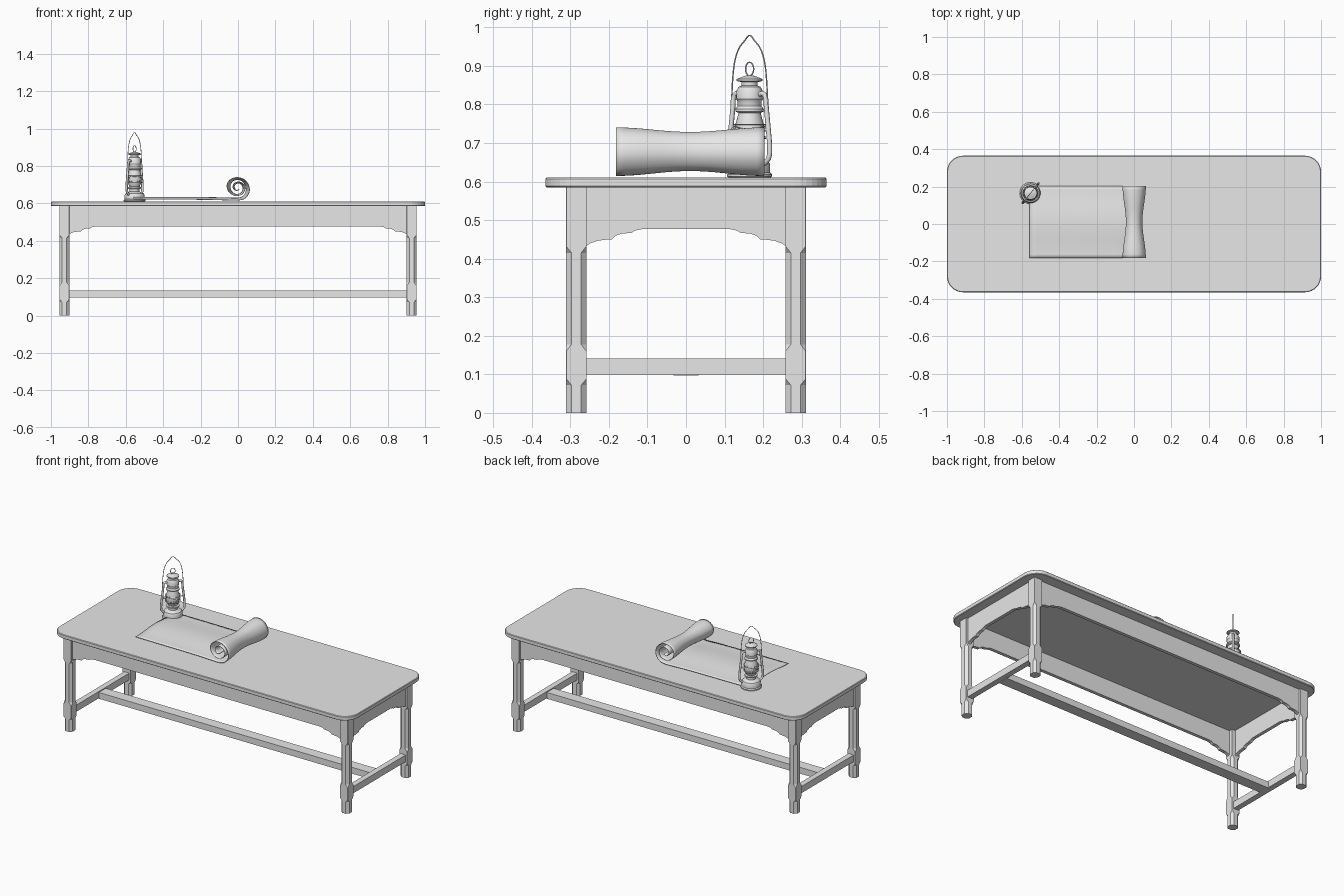
import bpy, bmesh, math
from mathutils import Vector, Matrix

if "Cube" in bpy.data.objects:
    bpy.data.objects.remove(bpy.data.objects["Cube"])

grey = bpy.data.materials.new("plain_grey")
grey.diffuse_color = (0.8, 0.8, 0.8, 1)
grey.use_nodes = True
grey.node_tree.nodes["Principled BSDF"].inputs["Base Color"].default_value = grey.diffuse_color


def mesh(name, verts, faces, smooth=None):
    me = bpy.data.meshes.new(name)
    me.from_pydata([tuple(v) for v in verts], [], faces)
    bm = bmesh.new()
    bm.from_mesh(me)
    bmesh.ops.recalc_face_normals(bm, faces=bm.faces)
    bm.to_mesh(me)
    bm.free()
    return finish(name, me, smooth)


def finish(name, me, smooth=None):
    ob = bpy.data.objects.new(name, me)
    bpy.context.collection.objects.link(ob)
    me.materials.append(grey)
    if smooth:
        select(ob)
        bpy.ops.object.shade_smooth_by_angle(angle=math.radians(smooth))
    return ob


def select(ob):
    bpy.ops.object.select_all(action='DESELECT')
    ob.select_set(True)
    bpy.context.view_layer.objects.active = ob


def box(name, x0, x1, y0, y1, z0, z1):
    v = [(x, y, z) for x in (x0, x1) for y in (y0, y1) for z in (z0, z1)]
    f = [(0, 1, 3, 2), (4, 6, 7, 5), (0, 4, 5, 1), (2, 3, 7, 6), (0, 2, 6, 4), (1, 5, 7, 3)]
    return mesh(name, v, f)


def loft(name, rings, smooth=None):
    """Skin equal-sized closed rings and cap both ends."""
    n = len(rings[0])
    v = [p for r in rings for p in r]
    f = [(i * n + j, i * n + (j + 1) % n, (i + 1) * n + (j + 1) % n, (i + 1) * n + j)
         for i in range(len(rings) - 1) for j in range(n)]
    f += [tuple(range(n))[::-1], tuple(range(len(v) - n, len(v)))]
    return mesh(name, v, f, smooth)


def lathe(name, profile, cx, cy, n=28):
    rings = [[(cx + r * math.cos(2 * math.pi * j / n), cy + r * math.sin(2 * math.pi * j / n), z)
              for j in range(n)] for r, z in profile]
    return loft(name, rings, 35)


def spline(pts, steps):
    """Catmull-Rom curve through the points."""
    p = [Vector(q) for q in pts]
    p = [2 * p[0] - p[1]] + p + [2 * p[-1] - p[-2]]
    out = []
    for i in range(1, len(p) - 2):
        a, b, c, d = p[i - 1:i + 3]
        for s in range(steps):
            t = s / steps
            out.append(0.5 * (2 * b + (c - a) * t + (2 * a - 5 * b + 4 * c - d) * t * t
                              + (3 * b - a - 3 * c + d) * t ** 3))
    return out + [p[-2]]


def tube(name, pts, radius, closed=False, res=2):
    cu = bpy.data.curves.new(name, 'CURVE')
    cu.dimensions = '3D'
    cu.bevel_depth = radius
    cu.bevel_resolution = res
    cu.use_fill_caps = True
    sp = cu.splines.new('POLY')
    sp.points.add(len(pts) - 1)
    for q, p in zip(sp.points, pts):
        q.co = (*p, 1)
    sp.use_cyclic_u = closed
    ob = bpy.data.objects.new(name, cu)
    bpy.context.collection.objects.link(ob)
    select(ob)
    bpy.ops.object.convert(target='MESH')
    ob = bpy.context.object
    ob.data.materials.clear()
    ob.data.materials.append(grey)
    bpy.ops.object.shade_smooth_by_angle(angle=math.radians(50))
    return ob


# Table top: slab with rounded corners
rim = []
for sx, sy, a0 in ((1, 1, 0), (-1, 1, 90), (-1, -1, 180), (1, -1, 270)):
    for k in range(9):
        a = math.radians(a0 + k * 90 / 8)
        rim.append((sx * 0.915 + 0.085 * math.cos(a), sy * 0.28 + 0.085 * math.sin(a)))
loft("table_top", [[(x * s, y * t, z) for x, y in rim] for s, t, z in
                   ((.997, .992, .585), (1, 1, .588), (1, 1, .607), (.997, .992, .61))])

# Legs: square posts with stopped chamfers
H = 0.0265
C = 0.014
E = 0.0006
for sx in (-1, 1):
    for sy in (-1, 1):
        rings = []
        for z, c in ((0, C), (.072, C), (.088, E), (.16, E), (.178, C), (.415, C), (.432, E), (.586, E)):
            k = H - c
            oct_ = [(H, -k), (H, k), (k, H), (-k, H), (-H, k), (-H, -k), (-k, -H), (k, -H)]
            rings.append([(sx * .9285 + x, sy * .2845 + y, z) for x, y in oct_])
        loft("leg", rings)


# Aprons: boards with a scalloped lower edge
def apron(name, half, steps, place):
    side = [(half - d, z) for d, z in steps]
    low = side + [(-u, z) for u, z in reversed(side)]
    n = len(low)
    v = [place(u, z, w) for w in (0, 1) for u, z in low]
    v += [place(u, .586, w) for w in (0, 1) for u, z in low]
    f = []
    for i in range(n - 1):
        j = i + 1
        f += [(i, j, 2 * n + j, 2 * n + i), (n + i, n + j, 3 * n + j, 3 * n + i),
              (i, j, n + j, n + i), (2 * n + i, 2 * n + j, 3 * n + j, 3 * n + i)]
    for i in (0, n - 1):
        f.append((i, n + i, 3 * n + i, 2 * n + i))
    mesh(name, v, f)


scallop = [(0, .43), (.012, .439), (.03, .446), (.05, .449), (.07, .45), (.078, .459), (.095, .465),
           (.12, .467), (.13, .473), (.15, .477)]
for s in (-1, 1):
    apron("long_apron", .91, scallop, lambda u, z, w: (u, s * (.28 + .02 * w), z))
    apron("end_apron", .262, scallop, lambda u, z, w: (s * (.924 + .02 * w), u, z))
    # End stretchers between the legs
    box("end_stretcher", s * .928 - .017, s * .928 + .017, -.262, .262, .10, .141)
# Long centre stretcher
box("long_stretcher", -.915, .915, -.033, .033, .097, .135)

# Parchment: flat sheet curling into a roll, pinched along the middle
path = [(-.56, .623), (-.4, .622), (-.2, .621), (-.1, .619), (-.05, .617), (0, .617), (.038, .628),
        (.06, .66), (.058, .695), (.036, .726), (0, .739), (-.036, .731), (-.058, .705), (-.056, .675),
        (-.036, .65), (-.004, .641), (.026, .653), (.038, .68), (.028, .705), (.002, .716),
        (-.022, .705), (-.027, .685), (-.012, .668), (.008, .674)]
line = spline(path, 4)
rows = 20
v = []
for r in range(rows + 1):
    t = 2 * r / rows - 1
    w = math.cos(math.pi / 2 * t) ** 2
    for i, (x, z) in enumerate(line):
        sx = 1 - .3 * w if x > -.09 else 1
        v.append((x * sx, .011 + .192 * t, .68 + (z - .68) * (1 - .2 * w)))
m = len(line)
scroll = mesh("parchment_scroll", v, [(r * m + i, r * m + i + 1, (r + 1) * m + i + 1, (r + 1) * m + i)
                                      for r in range(rows) for i in range(m - 1)], 50)
sol = scroll.modifiers.new("thickness", 'SOLIDIFY')
sol.thickness = .003
sol.offset = 0

# Oil lantern
LX, LY = -.553, .165
lathe("lantern_tank", [(.053, .61), (.058, .613), (.058, .619), (.053, .624), (.053, .645), (.048, .654),
                       (.034, .66), (.026, .664), (.026, .676), (.036, .68), (.036, .687), (.027, .69)], LX, LY)
lathe("lantern_globe", [(.026, .688), (.034, .705), (.039, .727), (.038, .745), (.032, .765), (.028, .782)], LX, LY)
lathe("lantern_chimney", [(.028, .778), (.037, .782), (.037, .788), (.031, .796), (.031, .808), (.035, .814),
                          (.034, .836), (.028, .846), (.021, .849), (.021, .858), (.034, .861),
                          (.034, .866), (.014, .874), (.004, .876)], LX, LY)
ax = Vector((math.cos(math.radians(51)), math.sin(math.radians(51)), 0))


def at(r, z):
    return Vector((LX, LY, z)) + ax * r


# Side tubes and handle in the lantern's diagonal plane
for s in (-1, 1):
    tube("lantern_side_tube", spline([at(s * r, z) for r, z in (
        (.03, .826), (.046, .828), (.054, .815), (.056, .79), (.062, .74), (.067, .69), (.064, .662),
        (.048, .645))], 5), .0065)
    tube("handle_pivot", [at(s * .05, .735), at(s * .066, .735)], .005)
handle = [(.062, .735), (.06, .8), (.057, .86), (.05, .91), (.036, .945), (.016, .966), (.007, .976)]
tube("lantern_handle", spline([at(r, z) for r, z in handle] + [at(0, .979)]
                              + [at(-r, z) for r, z in reversed(handle)], 4), .0018, res=1)
# Lifting ring on the cap
tube("lantern_top_ring", [at(.0135 * math.cos(a), .892 + .0175 * math.sin(a)) for a in
                          [2 * math.pi * k / 20 for k in range(20)]], .0018, True, 1)
# Wire guard: two hoops and two tilted rings round the globe
for z, tilt in ((.712, 0), (.748, 0), (.73, .35), (.73, -.35)):
    tube("globe_guard", [(LX + .041 * math.cos(a), LY + .041 * math.sin(a), z + .041 * tilt * math.sin(a))
                         for a in [2 * math.pi * k / 28 for k in range(28)]], .0018, True, 1)
